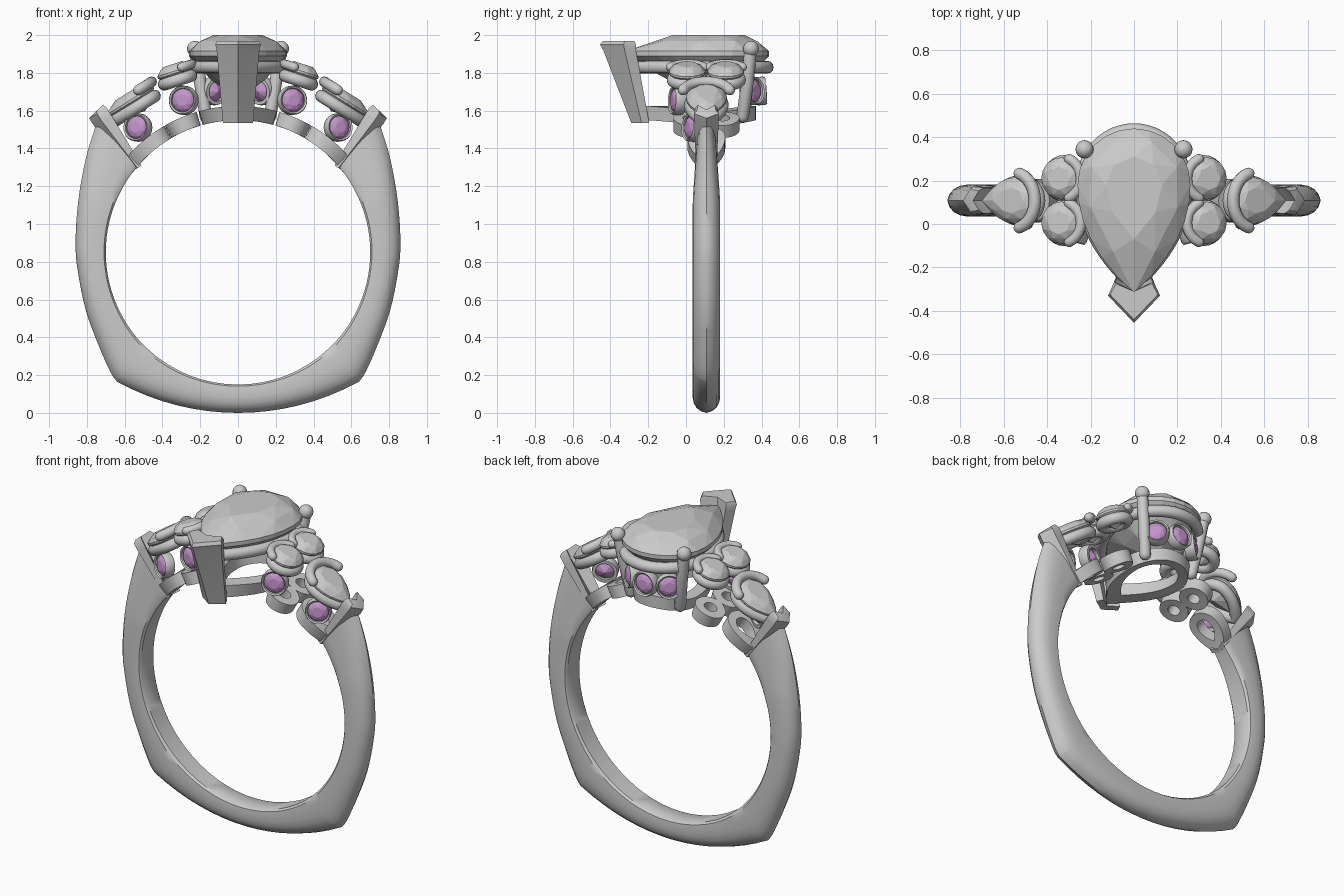
import bpy, bmesh
from math import sin, cos, pi, radians, asin, sqrt
from mathutils import Vector, Matrix

if "Cube" in bpy.data.objects:
    bpy.data.objects.remove(bpy.data.objects["Cube"])

V = Vector
YC = 0.108                      # y centre of the band
violet = bpy.data.materials.new("violet")
violet.diffuse_color = (0.55, 0.3, 0.6, 1)
violet.use_nodes = True
violet.node_tree.nodes["Principled BSDF"].inputs["Base Color"].default_value = violet.diffuse_color


def finish(bm, name, mirror=False, smooth=True, mat=None):
    bmesh.ops.recalc_face_normals(bm, faces=bm.faces)
    me = bpy.data.meshes.new(name)
    bm.to_mesh(me)
    bm.free()
    ob = bpy.data.objects.new(name, me)
    bpy.context.collection.objects.link(ob)
    if mat:
        me.materials.append(mat)
    if smooth:
        bpy.ops.object.select_all(action='DESELECT')
        ob.select_set(True)
        bpy.context.view_layer.objects.active = ob
        bpy.ops.object.shade_smooth_by_angle(angle=radians(38))
    if mirror:
        ob.modifiers.new("mirror", 'MIRROR').use_mirror_merge = False
    return ob


def loft(name, rings, closed=False, mirror=False):
    """Skin a list of equal-length point rings."""
    bm = bmesh.new()
    vs = [[bm.verts.new(p) for p in r] for r in rings]
    n, m = len(rings), len(rings[0])
    for i in range(n if closed else n - 1):
        a, b = vs[i], vs[(i + 1) % n]
        for j in range(m):
            k = (j + 1) % m
            bm.faces.new((a[j], a[k], b[k], b[j]))
    if not closed:
        bm.faces.new(vs[0])
        bm.faces.new(vs[-1])
    return finish(bm, name, mirror)


def tube(name, pts, r, up, closed=False, mirror=False, sides=12):
    """Round wire along points; open wires get domed ends."""
    pts = [V(p) for p in pts]
    rad = [r] * len(pts)
    if not closed:
        for _ in range(2):
            t = (pts[-1] - pts[-2]).normalized()
            e = pts[-1].copy()
            for a in (0.5, 1.0, 1.45):
                pts.append(e + t * r * sin(a))
                rad.append(r * cos(a))
            pts.reverse()
            rad.reverse()
    n, rings = len(pts), []
    for i, p in enumerate(pts):
        q0 = pts[(i - 1) % n] if closed else pts[max(i - 1, 0)]
        q1 = pts[(i + 1) % n] if closed else pts[min(i + 1, n - 1)]
        side = (q1 - q0).normalized().cross(V(up)).normalized()
        u2 = side.cross((q1 - q0).normalized())
        rings.append([p + (side * cos(a) + u2 * sin(a)) * rad[i]
                      for a in (2 * pi * k / sides for k in range(sides))])
    return loft(name, rings, closed, mirror)


def pear(w, back, tip, n=32):
    """Teardrop outline, round end at +y, point at -y (w=back=tip gives a drop)."""
    h = n // 2
    up = [(w * cos(pi * i / h), back * sin(pi * i / h)) for i in range(h)]
    us = [i / (h // 2) for i in range(h // 2)]
    left = [(-w * (1 - u ** 2.1), -tip * u) for u in us]
    right = [(w * (1 - u ** 2.1), -tip * u) for u in us[:0:-1]]
    return up + left + [(0, -tip)] + right


def circle(r, n=32):
    return [(r * cos(2 * pi * i / n), r * sin(2 * pi * i / n)) for i in range(n)]


def gem(name, outline, M, crown, depth, table=0.55, girdle=0.012, mirror=False, mat=None):
    """Faceted stone: hull of table, crown, girdle, pavilion and culet points."""
    n = len(outline)
    st = n // 8
    pts = [(x, y, z) for x, y in outline[::2] for z in (0, -girdle)]
    pts += [(x * table, y * table, crown) for x, y in outline[::st]]
    pts += [(x * .82, y * .82, crown * .62) for x, y in outline[st // 2::st]]
    pts += [(x * .55, y * .55, -girdle - depth * .55) for x, y in outline[::st]]
    pts.append((0, 0, -girdle - depth))
    bm = bmesh.new()
    for p in pts:
        bm.verts.new(M @ V(p))
    res = bmesh.ops.convex_hull(bm, input=bm.verts)
    junk = [g for g in res['geom_interior'] if isinstance(g, bmesh.types.BMVert)]
    bmesh.ops.delete(bm, geom=junk, context='VERTS')
    return finish(bm, name, mirror, False, mat)


def tilted(x, y, z, deg):
    """Frame on the right shoulder: local -y runs outward and down."""
    t = radians(deg)
    return Matrix(((0, -cos(t), sin(t), x), (1, 0, 0, y), (0, sin(t), cos(t), z), (0, 0, 0, 1)))


def on_finger(s, y, r):
    a = s / 0.74
    return V((r * sin(a), y, 0.85 + r * cos(a)))


def plate(name, outline, s0, y0, inner, along, mirror=True, top=0.775):
    """Pierced base plate wrapped on the finger hole."""
    rings = []
    for x, y in outline:
        r = []
        for k, h in ((1, .7), (1, top), (inner, top), (inner, .7)):
            s, t = (s0 - y * k, y0 + x * k) if along else (s0 + x * k, y0 + y * k)
            r.append(on_finger(s, t, h))
        rings.append(r)
    loft(name, rings, True, mirror)


# Shank: flat-footed outer profile around a round finger hole
foot = [(x, 1.32 - sqrt(1.32 ** 2 - x * x)) for x in (i * .08 for i in range(8))]
k = [(.64, .165), (.675, .215), (.735, .35), (.805, .54), (.848, .75), (.86, .9), (.846, 1.12), (.805, 1.35), (.75, 1.53)]
side = []
for i in range(len(k) - 1):
    p = [V(k[min(max(i + j, 0), len(k) - 1)]) for j in (-1, 0, 1, 2)]
    for t in (0, .25, .5, .75):
        side.append(.5 * (2 * p[1] + (p[2] - p[0]) * t + (2 * p[0] - 5 * p[1] + 4 * p[2] - p[3]) * t * t
                          + (3 * p[1] - p[0] - 3 * p[2] + p[3]) * t ** 3))
half = [V(p) for p in foot] + side + [V(k[-1])]
path = [V((-p.x, p.y)) for p in half[:0:-1]] + half
sec = [(0, .8), (.06, .97), (.2, 1), (.45, 1), (.65, .92), (.82, .72), (.94, .4), (1, 0)]
sec = sec + [(a, -b) for a, b in sec[-2::-1]]
rings = []
for p in path:
    d = p - V((0, .85))
    inn = V((0, .85)) + d.normalized() * .7
    w = .073 - .022 * max(0, min(1, (p.y - 1.15) / .4))
    rings.append([V((inn.x + (p.x - inn.x) * a, YC + w * b, inn.y + (p.y - inn.y) * a)) for a, b in sec])
loft("shank", rings)

# Centre stone, its seat wire and base rail
C = Matrix.Translation((0, .18, 1.915))
gem("center_stone", pear(.26, .26, .5, 48), C, .085, .23, .5, .025)
tube("center_seat", [(x, y + .18, 1.83) for x, y in pear(.235, .25, .46, 48)], .034, (0, 0, 1), True)
plate("center_base", pear(.2, .19, .42, 40), 0, .18, .7, False, False)

# Back corner prongs with ball tips
tube("corner_prong", [(.17, .3, 1.57), (.2, .325, 1.75), (.226, .342, 1.92)], .033, (0, 1, 0), mirror=True)
bm = bmesh.new()
bmesh.ops.create_uvsphere(bm, u_segments=16, v_segments=10, radius=.042,
                          matrix=Matrix.Translation((.228, .344, 1.928)))
finish(bm, "prong_ball", True)


# Chevron prong holding the tip of the centre stone
def chevron(w, apex, arm, end, notch, z):
    return [V(p) for p in ((0, apex, z), (w, arm, z), (w * .75, end, z), (0, notch, z), (-w * .75, end, z), (-w, arm, z))]


loft("front_prong", [chevron(.08, -.29, -.235, -.195, -.235, 1.535),
                     chevron(.113, -.438, -.325, -.265, -.31, 1.92),
                     chevron(.12, -.455, -.33, -.265, -.31, 1.95),
                     chevron(.11, -.44, -.325, -.275, -.31, 1.97)])


# Side chevron prongs where the shoulders meet the shank
def shoulder(ox, oz, ix, iz, w):
    f = lambda t, y: V((ox + (ix - ox) * t, YC + y, oz + (iz - oz) * t))
    return [f(0, 0), f(.45, w), f(1, w * .9), f(.55, 0), f(1, -w * .9), f(.45, -w)]


loft("side_prong", [shoulder(.55, 1.285, .51, 1.31, .055), shoulder(.77, 1.53, .67, 1.575, .065),
                    shoulder(.788, 1.56, .695, 1.615, .065), shoulder(.775, 1.575, .715, 1.63, .05)], mirror=True)

# Paired round shoulder stones
for tag, y in (("front", YC - .102), ("back", YC + .102)):
    M = tilted(.335, y, 1.81, 18)
    up = M.to_3x3() @ V((0, 0, 1))
    gem(tag + "_round_stone", circle(.097), M, .038, .08, .55, mirror=True)
    tube(tag + "_round_seat", [M @ V((x, yy, -.05)) for x, yy in circle(.075, 24)], .033, up, True, True)
    arc = [radians(a) for a in range(25, 156, 13)]
    tube(tag + "_round_prong", [M @ V((.098 * cos(a), .098 * sin(a), .008)) for a in arc], .024, up, mirror=True)
    plate(tag + "_round_base", circle(.088), .3, YC + (y - YC) * .85, .42, True)

# Pear shoulder stones with crescent prongs
M = tilted(.54, YC, 1.675, 32)
up = M.to_3x3() @ V((0, 0, 1))
gem("side_pear_stone", pear(.108, .105, .19), M, .04, .08, .55, mirror=True)
tube("side_pear_seat", [M @ V((x, y, -.05)) for x, y in pear(.085, .085, .17)], .033, up, True, True)
arc = [radians(a) for a in range(15, 166, 10)]
tube("crescent_prong", [M @ V((.128 * cos(a), .112 * sin(a), .022)) for a in arc], .028, up, mirror=True)
plate("side_pear_base", pear(.1, .1, .2), .49, YC, .5, True)


# Bezel-set violet accents
def accent(name, pos, normal, r, mirror=False):
    B = Matrix.Translation(pos) @ V(normal).to_track_quat('Z', 'Y').to_matrix().to_4x4()
    prof = [(.8, -.04), (1.08, -.04), (1.14, -.025), (1.14, .008), (1.06, .02), (.93, .014), (.9, 0)]
    loft(name + "_bezel", [[B @ V((q * r * cos(a), q * r * sin(a), z)) for q, z in prof]
                           for a in (2 * pi * i / 28 for i in range(28))], True, mirror)
    gem(name + "_gem", circle(r * .93), B, .022, .045, .5, .008, mirror, violet)


accent("inner_accent", (.29, -.055, 1.655), (.32, -1, .05), .068, True)
accent("outer_accent", (.535, .025, 1.512), (.5, -1, .1), .066, True)
accent("back_accent", (0, .405, 1.705), (0, 1, .08), .066)
accent("back_side_accent", (.135, .357, 1.705), (.62, .8, .08), .066, True)
